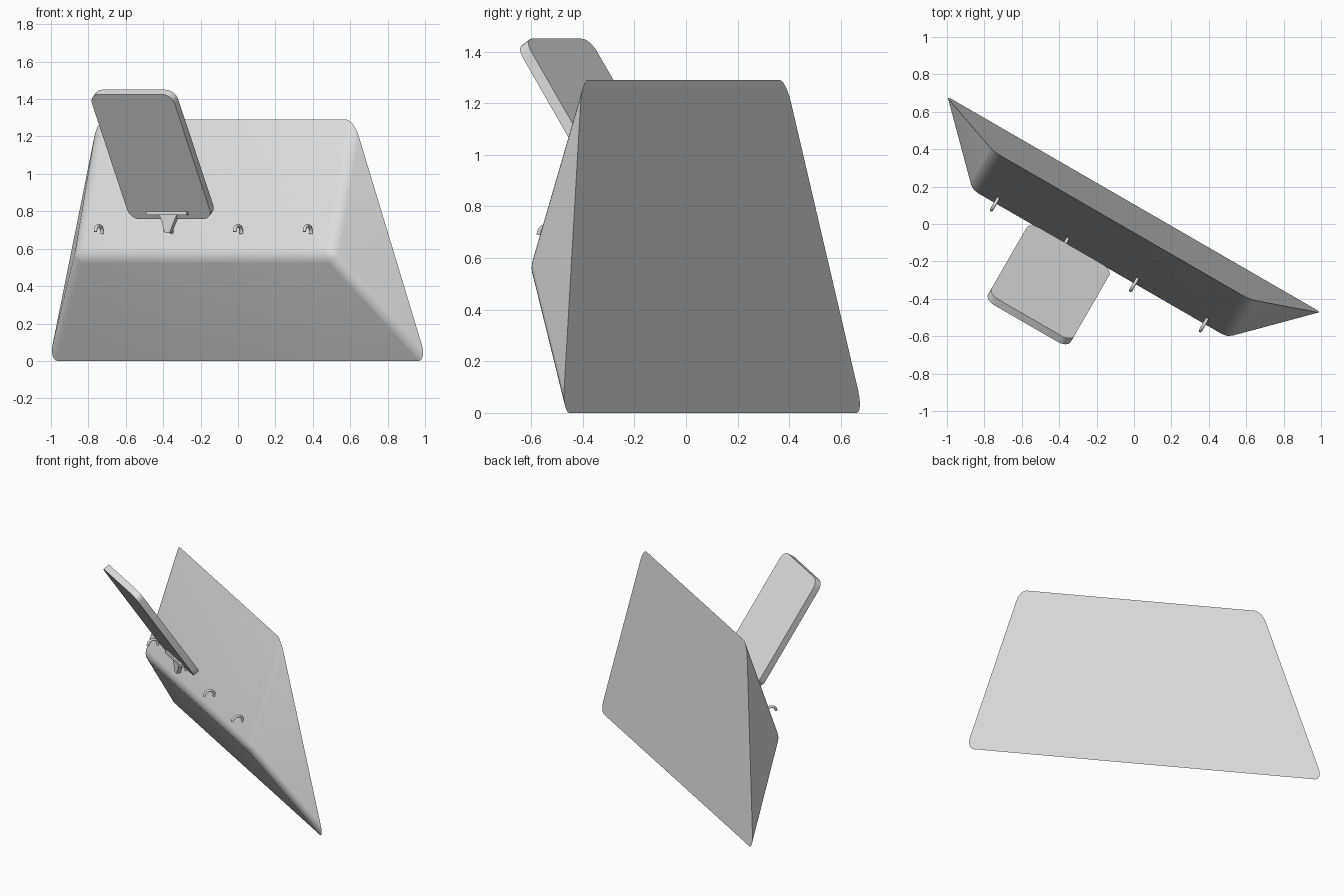
import bpy, bmesh, math
from mathutils import Matrix, Vector

cube = bpy.data.objects.get("Cube")
if cube:
    bpy.data.objects.remove(cube, do_unlink=True)

grey = bpy.data.materials.new("light_grey")
grey.use_nodes = True
grey.diffuse_color = (0.75, 0.75, 0.75, 1)
grey.node_tree.nodes["Principled BSDF"].inputs["Base Color"].default_value = grey.diffuse_color

# The whole assembly is turned about the vertical; parts are built square to it
TURN = Matrix.Translation((0, 0.105, 0)) @ Matrix.Rotation(math.radians(-30), 4, 'Z')


def finish(obj, angle=30):
    obj.data.materials.append(grey)
    obj.matrix_world = TURN
    bpy.ops.object.select_all(action='DESELECT')
    obj.select_set(True)
    bpy.context.view_layer.objects.active = obj
    if obj.type == 'CURVE':
        bpy.ops.object.convert(target='MESH')
    bpy.ops.object.shade_smooth_by_angle(angle=math.radians(angle))


def add_mesh(name, bm, angle=30):
    bmesh.ops.recalc_face_normals(bm, faces=bm.faces)
    mesh = bpy.data.meshes.new(name)
    bm.to_mesh(mesh)
    bm.free()
    obj = bpy.data.objects.new(name, mesh)
    bpy.context.collection.objects.link(obj)
    finish(obj, angle)


def box(bm, size, matrix):
    return bmesh.ops.create_cube(bm, size=1, matrix=matrix @ Matrix.Diagonal((*size, 1)))["verts"]


# Wedge body: leaning trapezoid back, hipped front with a horizontal ridge
bm = bmesh.new()
base, top, ridge = [
    [bm.verts.new((s * half, y, z)) for s in (-1, 1)]
    for half, y, z in ((1.165, 0, 0), (0.79, -0.131, 1.29), (0.79, -0.376, 0.56))]
for a, b in ((base, top), (base, ridge), (ridge, top)):
    bm.faces.new((a[0], a[1], b[1], b[0]))
for i in (0, 1):
    bm.faces.new((base[i], ridge[i], top[i]))
bmesh.ops.recalc_face_normals(bm, faces=bm.faces)
soft = [e for e in bm.edges if any(v in ridge for v in e.verts)]
bmesh.ops.bevel(bm, geom=soft, offset=0.045, segments=6, profile=0.5, affect='EDGES')
add_mesh("wedge_body", bm)

# Tilted plate with rounded corners
bm = bmesh.new()
box(bm, (0.51, 0.80, 0.045), Matrix())
corners = [e for e in bm.edges if abs(e.verts[0].co.z - e.verts[1].co.z) > 0.01]
bmesh.ops.bevel(bm, geom=corners, offset=0.06, segments=6, profile=0.5, affect='EDGES')
tilt = Matrix.Translation((-0.18, -0.601, 1.104)) @ Matrix.Rotation(math.radians(123.5), 4, 'X')
bm.transform(tilt)
add_mesh("tilted_plate", bm)

# Bracket under the plate: a bar and a tapering tongue reaching to the hook
bm = bmesh.new()
box(bm, (0.25, 0.03, 0.018), Matrix.Translation((-0.19, -0.425, 0.79)))
tongue = box(bm, (0.11, 0.03, 0.1), Matrix.Translation((-0.19, -0.405, 0.735)))
for v in tongue:
    if v.co.z < 0.735:
        v.co.x = -0.195 + (v.co.x + 0.19) * 0.25
add_mesh("plate_bracket", bm)

# Row of arched hooks on the upper front
for i in range(4):
    curve = bpy.data.curves.new("hook_%d" % (i + 1), 'CURVE')
    curve.dimensions = '3D'
    curve.bevel_depth = 0.009
    curve.bevel_resolution = 2
    curve.use_fill_caps = True
    steps = 10
    path = curve.splines.new('POLY')
    path.points.add(steps)
    for k, p in enumerate(path.points):
        a = math.radians(-20 + 200 * k / steps)
        p.co = (-0.645 + 0.43 * i, -0.372 + 0.036 * math.cos(a), 0.69 + 0.034 * math.sin(a), 1)
    hook = bpy.data.objects.new(curve.name, curve)
    bpy.context.collection.objects.link(hook)
    finish(hook, 50)
